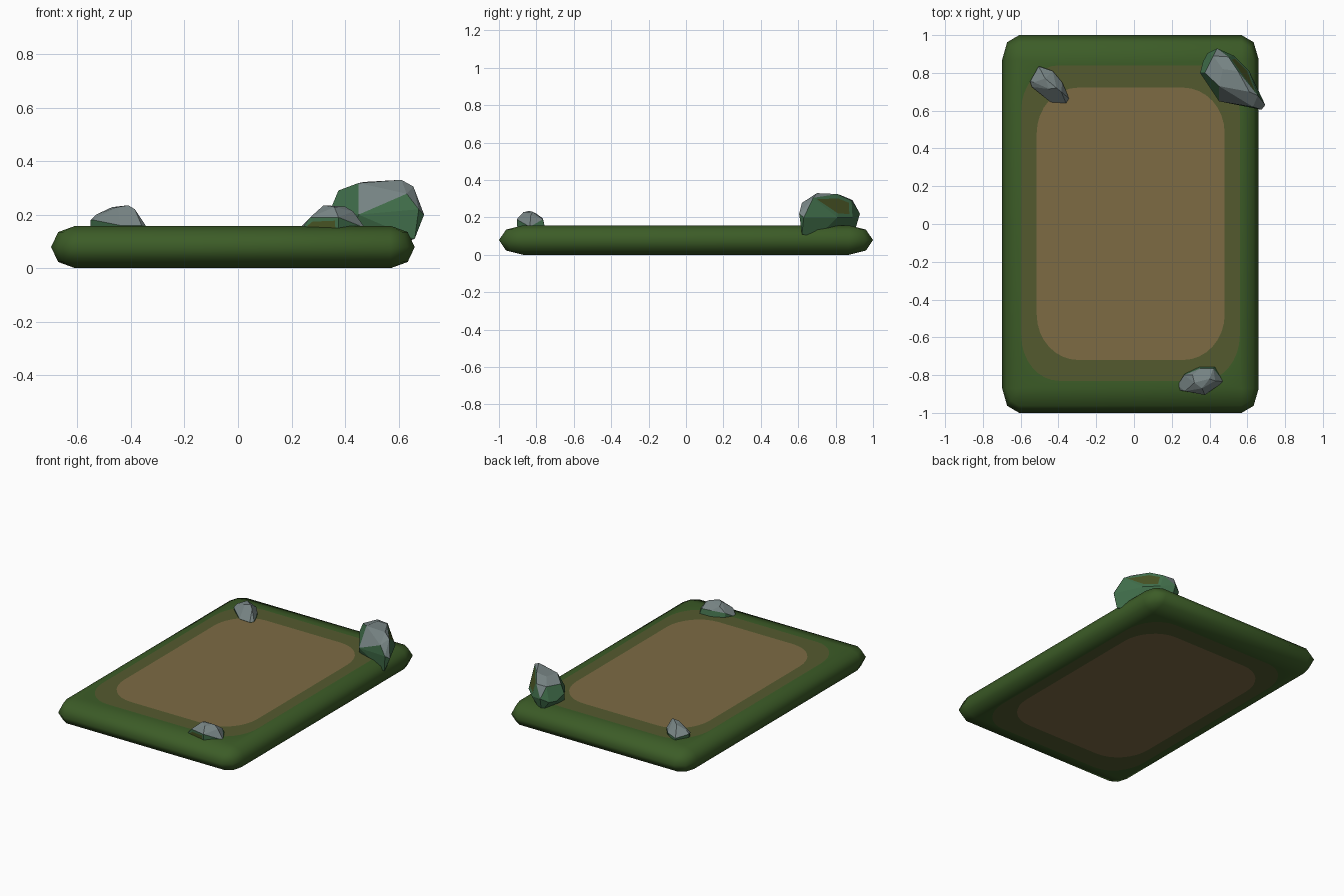
import bpy, bmesh, math
from mathutils import Vector

if "Cube" in bpy.data.objects:
    bpy.data.objects.remove(bpy.data.objects["Cube"])


def material(name, r, g, b):
    lin = [((c / 255 + 0.055) / 1.055) ** 2.4 for c in (r, g, b)]
    m = bpy.data.materials.new(name)
    m.diffuse_color = (*lin, 1)
    m.use_nodes = True
    m.node_tree.nodes["Principled BSDF"].inputs["Base Color"].default_value = m.diffuse_color
    return m


GRASS = material("grass green", 60, 92, 39)
OLIVE = material("worn grass olive", 84, 90, 47)
EARTH = material("earth brown", 125, 107, 68)
STONE = material("stone grey", 119, 132, 132)
MOSS = material("moss green", 66, 112, 76)
LICHEN = material("dark lichen", 72, 84, 36)


def finish(bm, name, mats):
    mesh = bpy.data.meshes.new(name)
    bm.to_mesh(mesh)
    bm.free()
    for m in mats:
        mesh.materials.append(m)
    ob = bpy.data.objects.new(name, mesh)
    bpy.context.collection.objects.link(ob)
    return ob


SEG = 8  # steps per corner


def ring(x0, x1, y0, y1, rx, ry, z, snap=False):
    """Rounded rectangle; snap gives the coarse two-step corner of the rim."""
    pts = []
    for q, (sx, sy) in enumerate(((1, 1), (-1, 1), (-1, -1), (1, -1))):
        cx = x1 - rx if sx > 0 else x0 + rx
        cy = y1 - ry if sy > 0 else y0 + ry
        for k in range(SEG + 1):
            step = round(k / 4) * 4 if snap else k
            a = math.pi / 2 * (q + step / SEG)
            pts.append((cx + rx * math.cos(a), cy + ry * math.sin(a), z))
    return pts


# Ground slab: rings lofted from the bottom middle, round the rim, to the top middle
X0, X1, BX, BY, H = -0.698, 0.66, 0.09, 0.13, 0.079
inner = (-0.515, 0.48, -0.72, 0.722, 0.22, 0.24)
middle = (-0.597, 0.56, -0.83, 0.84, 0.20, 0.24)
rings = [ring(*inner, 0), ring(-0.597, 0.56, -0.86, 0.84, 0.20, 0.24, 0)]
for deg in (-90, -45, 0, 45, 90):
    c, s = math.cos(math.radians(deg)), math.sin(math.radians(deg))
    dx, dy = BX * (1 - c), BY * (1 - c)
    rings.append(ring(X0 + dx, X1 - dx, -1 + dy, 1 - dy, BX * c, BY * c, H + H * s, True))
rings += [ring(*middle, 2 * H), ring(*inner, 2 * H)]

bm = bmesh.new()
loops = [[bm.verts.new(p) for p in r] for r in rings]
n = len(loops[0])
for i in range(len(loops) - 1):
    for j in range(n):
        k = (j + 1) % n
        f = bm.faces.new((loops[i][j], loops[i][k], loops[i + 1][k], loops[i + 1][j]))
        f.material_index = 1 if i in (0, len(loops) - 2) else 0
for cap in (loops[0][::-1], loops[-1]):
    bm.faces.new(cap).material_index = 2
bmesh.ops.remove_doubles(bm, verts=bm.verts, dist=0.0005)
bmesh.ops.recalc_face_normals(bm, faces=bm.faces)
for f in bm.faces:
    f.smooth = True
finish(bm, "ground_slab", (GRASS, OLIVE, EARTH))


# Rocks: faceted hulls, grey on top, mossy on the sides, one lichen patch
def rock(name, pts, patch_dir=None, patch_inset=0.02):
    bm = bmesh.new()
    for p in pts:
        bm.verts.new(p)
    res = bmesh.ops.convex_hull(bm, input=bm.verts)
    loose = [v for v in bm.verts if not v.link_faces]
    bmesh.ops.delete(bm, geom=loose, context='VERTS')
    bmesh.ops.dissolve_limit(bm, angle_limit=math.radians(9), verts=bm.verts, edges=bm.edges)
    bmesh.ops.recalc_face_normals(bm, faces=bm.faces)
    for f in bm.faces:
        f.smooth = False
        f.material_index = 0 if f.normal.z > 0.42 else 1
    if patch_dir:
        d = Vector(patch_dir).normalized()
        f = max(bm.faces, key=lambda t: max(t.normal.dot(d), 0) ** 2 * t.calc_area())
        bmesh.ops.inset_individual(bm, faces=[f], thickness=patch_inset)
        f.material_index = 2
    return finish(bm, name, (STONE, MOSS, LICHEN))


rock("large_rock", [
    (.61, .70, .33), (.47, .82, .322), (.45, .73, .318), (.55, .81, .325),
    (.375, .80, .29), (.42, .89, .293), (.50, .885, .29), (.655, .68, .305), (.63, .62, .278),
    (.35, .80, .23), (.365, .86, .20), (.39, .905, .20), (.44, .93, .22), (.53, .89, .20),
    (.61, .81, .20), (.65, .71, .22), (.695, .63, .20), (.675, .605, .22), (.45, .65, .20),
    (.66, .62, .11), (.62, .70, .095), (.45, .90, .12), (.42, .70, .10), (.50, .85, .10),
], (1, .5, -.1), 0.025)

rock("back_rock", [
    (-.47, .77, .228), (-.41, .72, .235), (-.385, .70, .22), (-.45, .715, .228),
    (-.55, .755, .18), (-.53, .75, .20), (-.54, .725, .18), (-.505, .835, .17), (-.43, .81, .18),
    (-.38, .75, .18), (-.345, .665, .16), (-.36, .64, .16), (-.44, .645, .16),
    (-.55, .75, .13), (-.50, .835, .13), (-.34, .66, .13), (-.44, .65, .13), (-.39, .76, .13),
])

rock("front_rock", [
    (.32, -.84, .235), (.40, -.82, .23), (.36, -.87, .228), (.43, -.83, .212), (.31, -.80, .22),
    (.35, -.765, .195), (.42, -.765, .19), (.375, -.905, .19), (.27, -.885, .19), (.265, -.80, .185),
    (.23, -.855, .15), (.24, -.88, .15), (.475, -.835, .15), (.43, -.755, .15), (.347, -.755, .15),
    (.27, -.79, .14), (.375, -.90, .12), (.28, -.88, .12), (.45, -.84, .12), (.40, -.77, .12),
], (-.2, -1, 0), 0.018)
